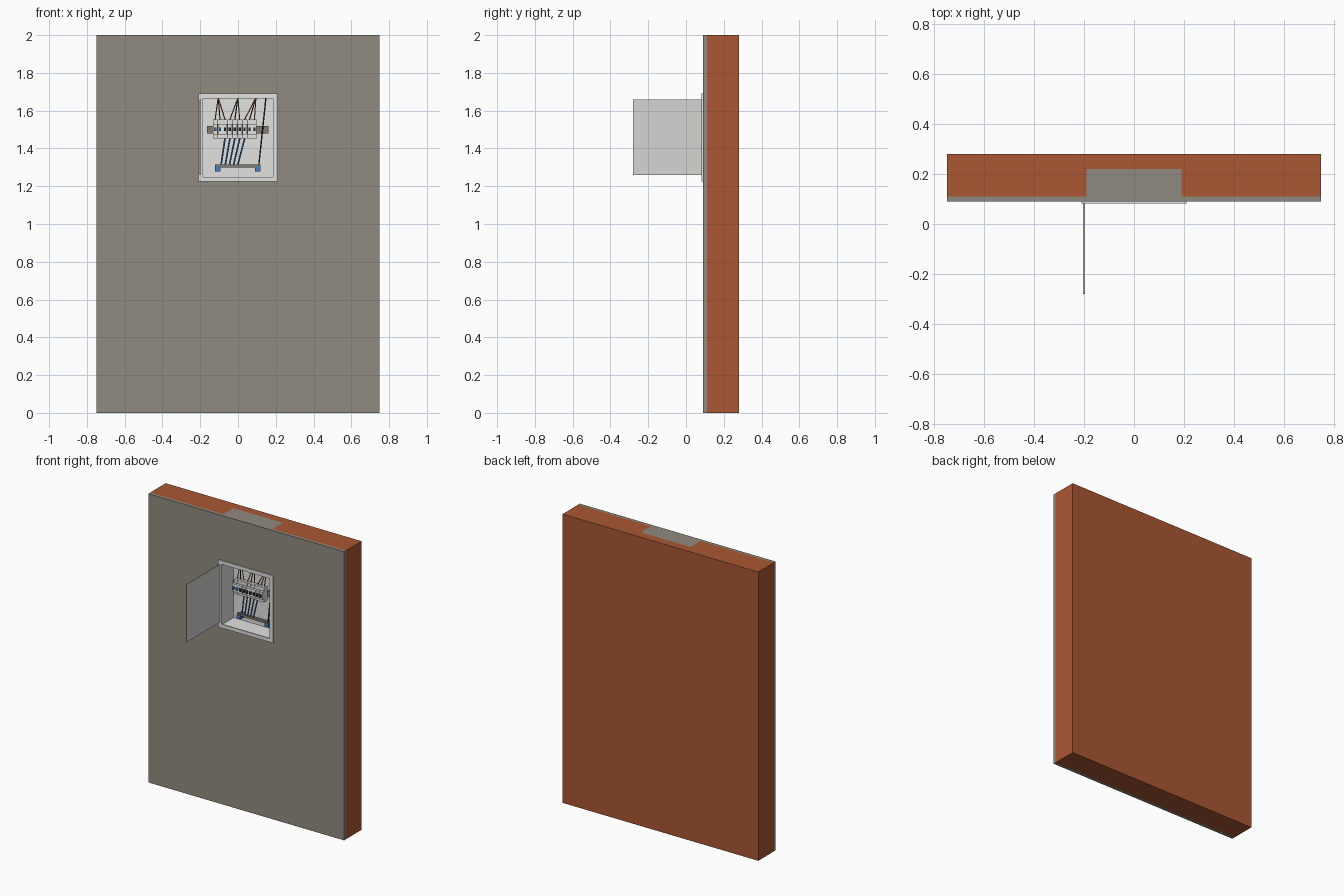
import bpy
import bmesh
from mathutils import Vector

cube = bpy.data.objects.get("Cube")
if cube:
    bpy.data.objects.remove(cube, do_unlink=True)


def material(name, r, g, b):
    m = bpy.data.materials.new(name)
    m.use_nodes = True
    m.diffuse_color = (r, g, b, 1)
    bsdf = next(n for n in m.node_tree.nodes if n.type == 'BSDF_PRINCIPLED')
    bsdf.inputs["Base Color"].default_value = (r, g, b, 1)
    return m


PLASTER = material("grey plaster", 0.28, 0.26, 0.215)
BRICK = material("red brick", 0.40, 0.095, 0.032)
WHITE = material("white enamel", 0.76, 0.76, 0.75)
DOOR = material("door grey", 0.66, 0.66, 0.65)
STEEL = material("rail steel", 0.22, 0.20, 0.17)
BLUE = material("neutral blue", 0.06, 0.20, 0.55)
BROWN = material("live brown", 0.38, 0.10, 0.03)
BLACK = material("dark grey", 0.03, 0.03, 0.035)


def boxes(name, mat, spans):
    """One object from boxes given as (x0, x1, y0, y1, z0, z1)."""
    bm = bmesh.new()
    for x0, x1, y0, y1, z0, z1 in spans:
        geom = bmesh.ops.create_cube(bm, size=1)["verts"]
        for v in geom:
            v.co = Vector(((x0 + x1) / 2 + v.co.x * (x1 - x0),
                           (y0 + y1) / 2 + v.co.y * (y1 - y0),
                           (z0 + z1) / 2 + v.co.z * (z1 - z0)))
    mesh = bpy.data.meshes.new(name)
    bm.to_mesh(mesh)
    bm.free()
    mesh.materials.append(mat)
    obj = bpy.data.objects.new(name, mesh)
    bpy.context.collection.objects.link(obj)
    return obj


def ring(x, z0, z1, t, y0, y1):
    """Four bars around a rectangle, t thick towards the inside."""
    return [(-x, -x + t, y0, y1, z0, z1), (x - t, x, y0, y1, z0, z1),
            (-x + t, x - t, y0, y1, z0, z0 + t), (-x + t, x - t, y0, y1, z1 - t, z1)]


def wires(name, mat, paths, radius=0.003):
    curve = bpy.data.curves.new(name, 'CURVE')
    curve.dimensions = '3D'
    curve.bevel_depth = radius
    curve.bevel_resolution = 1
    for path in paths:
        s = curve.splines.new('POLY')
        s.points.add(len(path) - 1)
        for p, co in zip(s.points, path):
            p.co = (*co, 1)
    curve.materials.append(mat)
    bpy.context.collection.objects.link(bpy.data.objects.new(name, curve))


# Wall with a niche in the middle
HALF, NICHE, SILL, HEAD = 0.75, 0.19, 1.24, 1.675
FRONT, SKIN, BACK, REAR = 0.09, 0.11, 0.22, 0.28
for side, a, b in (("left", NICHE, HALF), ("right", -HALF, -NICHE)):
    boxes(side + "_brickwork", BRICK, [(a, b, SKIN, REAR, 0, 2)])
    boxes(side + "_plaster", PLASTER, [(a, b, FRONT, SKIN, 0, 2)])
boxes("lower_brickwork", BRICK, [(-NICHE, NICHE, SKIN, REAR, 0, SILL)])
boxes("rear_brickwork", BRICK, [(-NICHE, NICHE, BACK, REAR, SILL, 2)])
boxes("lower_plaster", PLASTER, [(-NICHE, NICHE, FRONT, SKIN, 0, SILL)])
boxes("upper_plaster", PLASTER, [(-NICHE, NICHE, FRONT, BACK, HEAD, 2)])

# Cabinet shell, front frame and open door
boxes("cabinet_shell", WHITE, ring(NICHE, SILL, HEAD, 0.006, FRONT, BACK)
      + [(-NICHE, NICHE, BACK - 0.006, BACK, SILL, HEAD)])
boxes("cabinet_frame", WHITE, ring(0.21, 1.225, 1.69, 0.025, 0.082, FRONT))
boxes("door_panel", DOOR, [(-0.204, -0.197, -0.28, 0.082, 1.26, 1.66)])

# Mounting rail with a row of breakers
boxes("mounting_rail", STEEL, [(-0.165, 0.162, 0.18, 0.19, 1.478, 1.52)])
boxes("rail_brackets", STEEL, [(x - 0.012, x + 0.012, 0.19, 0.214, 1.485, 1.513)
                               for x in (-0.15, 0.147)])
COUNT, PITCH, START = 9, 0.026, -0.134
slots = [START + (i + 0.5) * PITCH for i in range(COUNT)]
half = PITCH / 2 - 0.001
boxes("breaker_bodies", WHITE, [(x - half, x + half, 0.145, 0.18, 1.452, 1.553) for x in slots])
boxes("breaker_noses", WHITE, [(x - half, x + half, 0.127, 0.145, 1.475, 1.53) for x in slots])
boxes("breaker_gaps", BLACK, [(x + half, x + half + 0.002, 0.147, 0.178, 1.454, 1.551)
                              for x in slots[:-1]])
boxes("breaker_switches", BLACK, [(x - 0.006, x + 0.006, 0.117, 0.127, 1.492, 1.512)
                                  for x in slots[2:]])
boxes("main_switches", BLUE, [(x - 0.006, x + 0.006, 0.117, 0.127, 1.492, 1.512)
                              for x in slots[:2]])

# Terminal bar on insulating feet
boxes("terminal_bar", STEEL, [(-0.123, 0.12, 0.165, 0.185, 1.298, 1.314)])
boxes("terminal_feet", BLUE, [(x - 0.015, x + 0.015, 0.16, 0.214, 1.278, 1.305)
                              for x in (-0.107, 0.105)])

# Supply wires fan out from three entries in the cabinet top
supply = [(-0.105, 0), (-0.105, 1), (-0.105, 2), (0, 3), (0, 4),
          (0, 5), (0.095, 6), (0.095, 7), (0.095, 8)]
runs = [[(x, 0.18, HEAD - 0.006), (slots[i], 0.165, 1.553)] for x, i in supply]
wires("brown_wires", BROWN, [r for i, r in enumerate(runs) if i % 3 != 1])
wires("black_wires", BLACK, runs[1::3])

# Neutral wires run down to the bar, earth wire beside them
wires("blue_wires", BLUE, [[(slots[i], 0.165, 1.452), (-0.09 + k * 0.022, 0.172, 1.31)]
                           for k, i in enumerate((2, 3, 4, 5, 6))], 0.0045)
wires("earth_wire", BLACK, [[(0.148, 0.17, HEAD - 0.006), (0.11, 0.172, 1.31)]], 0.004)
